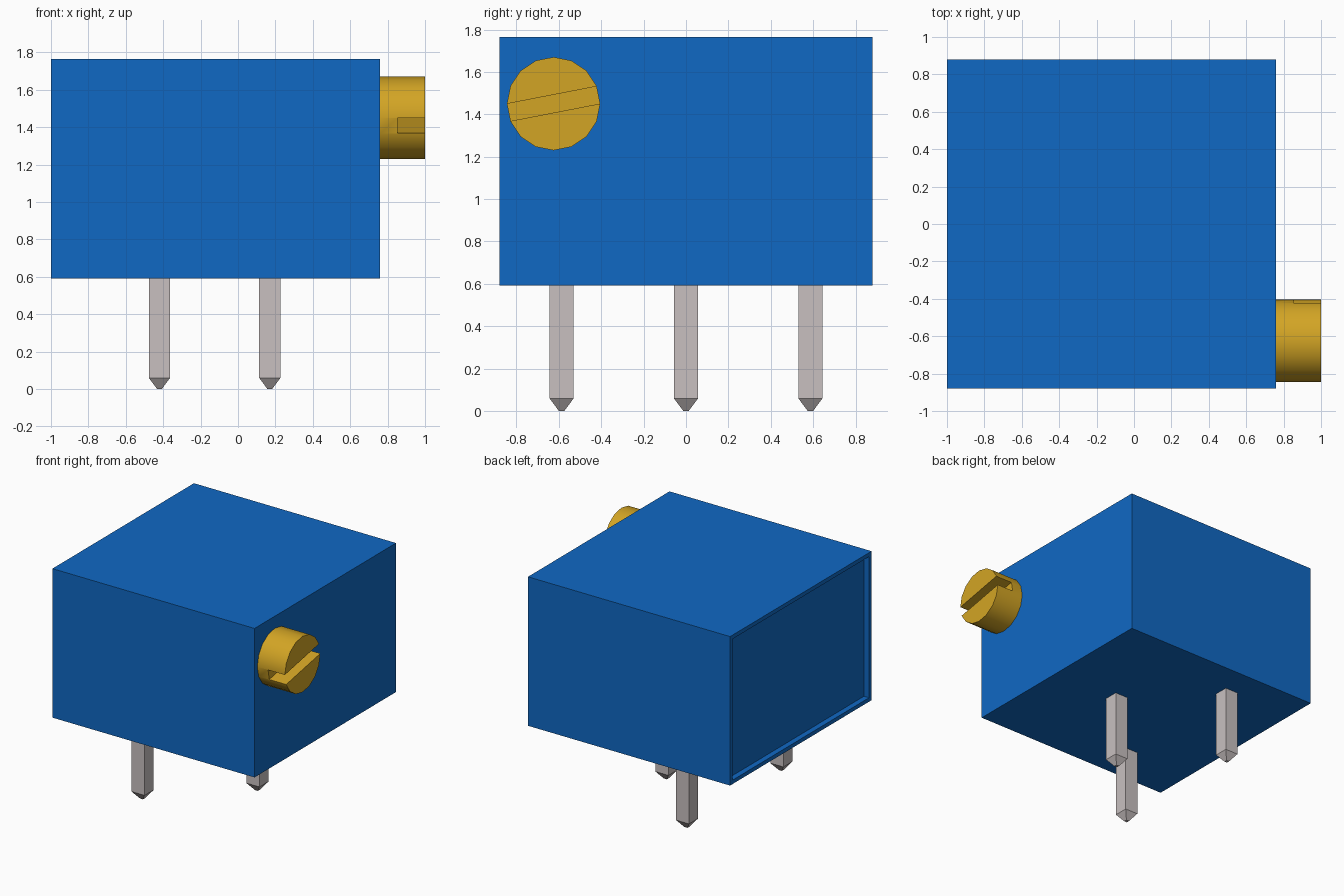
import bpy, bmesh, math
from mathutils import Matrix, Vector

if "Cube" in bpy.data.objects:
    bpy.data.objects.remove(bpy.data.objects["Cube"], do_unlink=True)


def material(name, rgb, metallic=0.0):
    m = bpy.data.materials.new(name)
    m.use_nodes = True
    m.diffuse_color = (*rgb, 1)
    m.node_tree.nodes["Principled BSDF"].inputs["Base Color"].default_value = (*rgb, 1)
    return m


BLUE = material("blue plastic", (0.005, 0.14, 0.55))
BRASS = material("brass", (0.65, 0.375, 0.018))
STEEL = material("tinned steel", (0.58, 0.53, 0.53))


def finish(bm, name, mat):
    bmesh.ops.recalc_face_normals(bm, faces=bm.faces[:])
    mesh = bpy.data.meshes.new(name)
    bm.to_mesh(mesh)
    bm.free()
    mesh.materials.append(mat)
    ob = bpy.data.objects.new(name, mesh)
    bpy.context.collection.objects.link(ob)
    return ob


def box(bm, lo, hi):
    lo, hi = Vector(lo), Vector(hi)
    mat = Matrix.Translation((lo + hi) / 2) @ Matrix.Diagonal((*(hi - lo), 1))
    return bmesh.ops.create_cube(bm, size=1, matrix=mat)["verts"]


# Housing: a box with a shallow rimmed recess in its -x side
bm = bmesh.new()
box(bm, (-1, -0.88, 0.592), (0.76, 0.88, 1.765))
bm.normal_update()
side = min(bm.faces, key=lambda f: f.calc_center_median().x)
bmesh.ops.inset_region(bm, faces=[side], thickness=0.044)
floor = bmesh.ops.extrude_face_region(bm, geom=[side])["geom"]
bmesh.ops.delete(bm, geom=[side], context='FACES_ONLY')
bmesh.ops.translate(bm, vec=(0.044, 0, 0),
                    verts=[v for v in floor if isinstance(v, bmesh.types.BMVert)])
finish(bm, "housing", BLUE)

# Pins: square posts with tapered tips, the middle one offset
for name, x, y in (("front_pin", -0.42, -0.587), ("middle_pin", 0.17, 0),
                   ("back_pin", -0.42, 0.587)):
    bm = bmesh.new()
    box(bm, (x - 0.057, y - 0.057, 0.06), (x + 0.057, y + 0.057, 0.592))
    bm.normal_update()
    end = min(bm.faces, key=lambda f: f.calc_center_median().z)
    tip = bmesh.ops.extrude_face_region(bm, geom=[end])["geom"]
    bmesh.ops.delete(bm, geom=[end], context='FACES_ONLY')
    for v in tip:
        if isinstance(v, bmesh.types.BMVert):
            v.co = (x + (v.co.x - x) * 0.22, y + (v.co.y - y) * 0.22, 0)
    finish(bm, name, STEEL)

# Adjusting screw: short cylinder along x with a tilted slot
AXIS = Vector((0, -0.625, 1.45))
bm = bmesh.new()
bmesh.ops.create_cone(bm, cap_ends=True, segments=16, radius1=0.22, radius2=0.22, depth=0.24,
                      matrix=Matrix.Translation(AXIS + Vector((0.88, 0, 0)))
                      @ Matrix.Rotation(math.pi / 2, 4, 'Y'))
screw = finish(bm, "adjusting_screw", BRASS)

bm = bmesh.new()
verts = box(bm, (0.853, -0.4, -0.0415), (1.1, 0.4, 0.0415))
bmesh.ops.transform(bm, verts=verts, matrix=Matrix.Translation(AXIS)
                    @ Matrix.Rotation(math.radians(11), 4, 'X'))
cutter = finish(bm, "slot_cutter", BRASS)
cutter.hide_render = True

cut = screw.modifiers.new("slot", 'BOOLEAN')
cut.operation, cut.solver, cut.object = 'DIFFERENCE', 'EXACT', cutter
bpy.ops.object.select_all(action='DESELECT')
screw.select_set(True)
bpy.context.view_layer.objects.active = screw
bpy.ops.object.modifier_apply(modifier=cut.name)
bpy.data.objects.remove(cutter, do_unlink=True)
bpy.ops.object.shade_smooth_by_angle(angle=math.radians(30))
